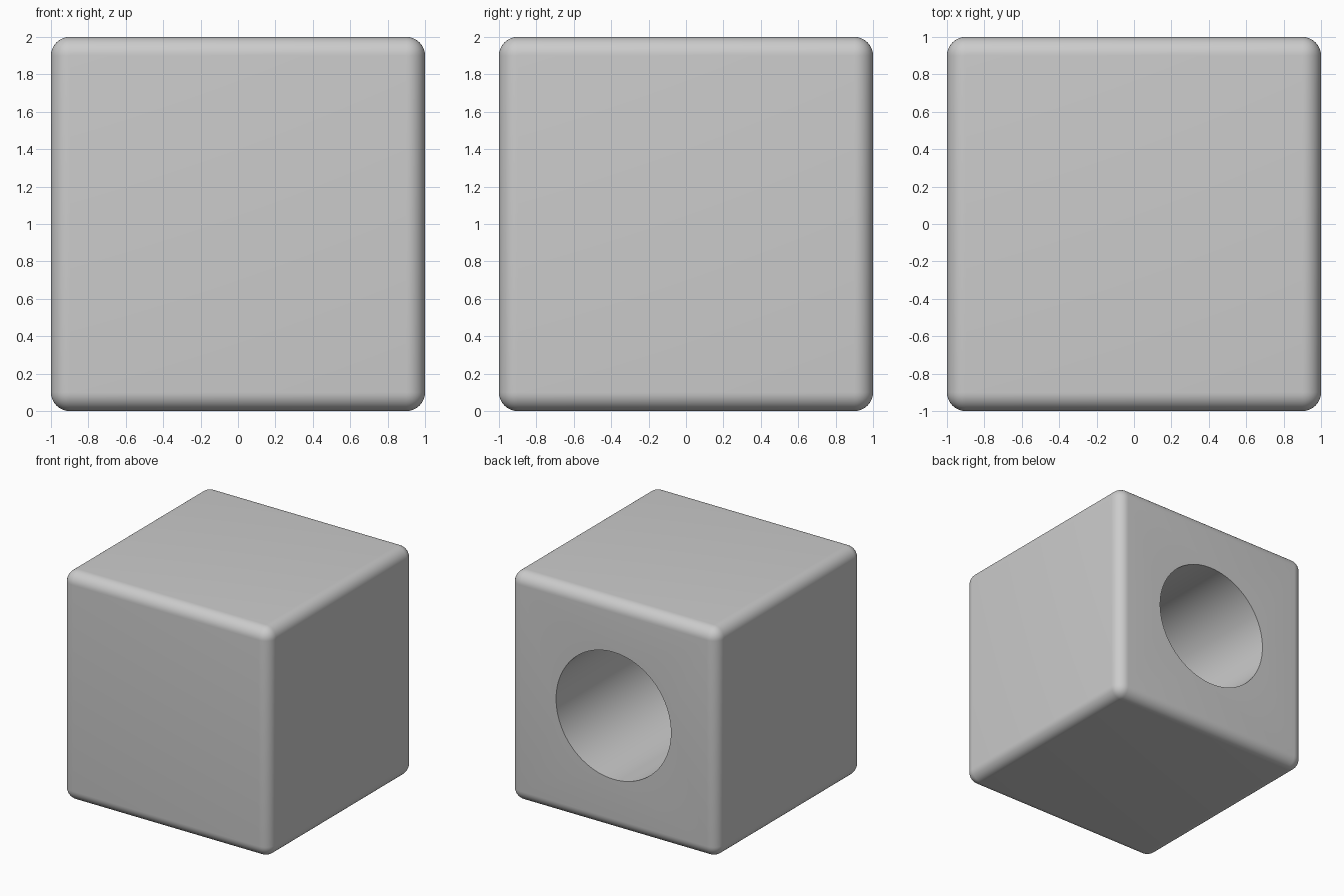
import bpy, math

if "Cube" in bpy.data.objects:
    bpy.data.objects.remove(bpy.data.objects["Cube"])

R_EDGE = 0.1      # edge rounding
R_HOLE = 0.555    # bore radius
DEPTH = 1.6       # bore depth from the back face

# Rounded block
bpy.ops.mesh.primitive_cube_add(size=2, location=(0, 0, 1))
block = bpy.context.object
block.name = "rounded_block"
bev = block.modifiers.new("round_edges", 'BEVEL')
bev.width = R_EDGE
bev.segments = 10
bev.limit_method = 'NONE'
bpy.ops.object.modifier_apply(modifier=bev.name)

# Round blind hole bored into the centre of the back face
bpy.ops.mesh.primitive_cylinder_add(
    vertices=96, radius=R_HOLE, depth=DEPTH + 0.2,
    location=(0, 1.2 - (DEPTH + 0.2) / 2, 1), rotation=(math.pi / 2, 0, 0))
cutter = bpy.context.object
cutter.name = "hole_cutter"
cutter.hide_render = True

bpy.context.view_layer.objects.active = block
cut = block.modifiers.new("bore", 'BOOLEAN')
cut.operation = 'DIFFERENCE'
cut.solver = 'EXACT'
cut.object = cutter
bpy.ops.object.modifier_apply(modifier=cut.name)
bpy.data.objects.remove(cutter, do_unlink=True)

# Smooth rounding and bore, sharp rim
bpy.ops.object.select_all(action='DESELECT')
block.select_set(True)
bpy.ops.object.shade_smooth_by_angle(angle=math.radians(30))
